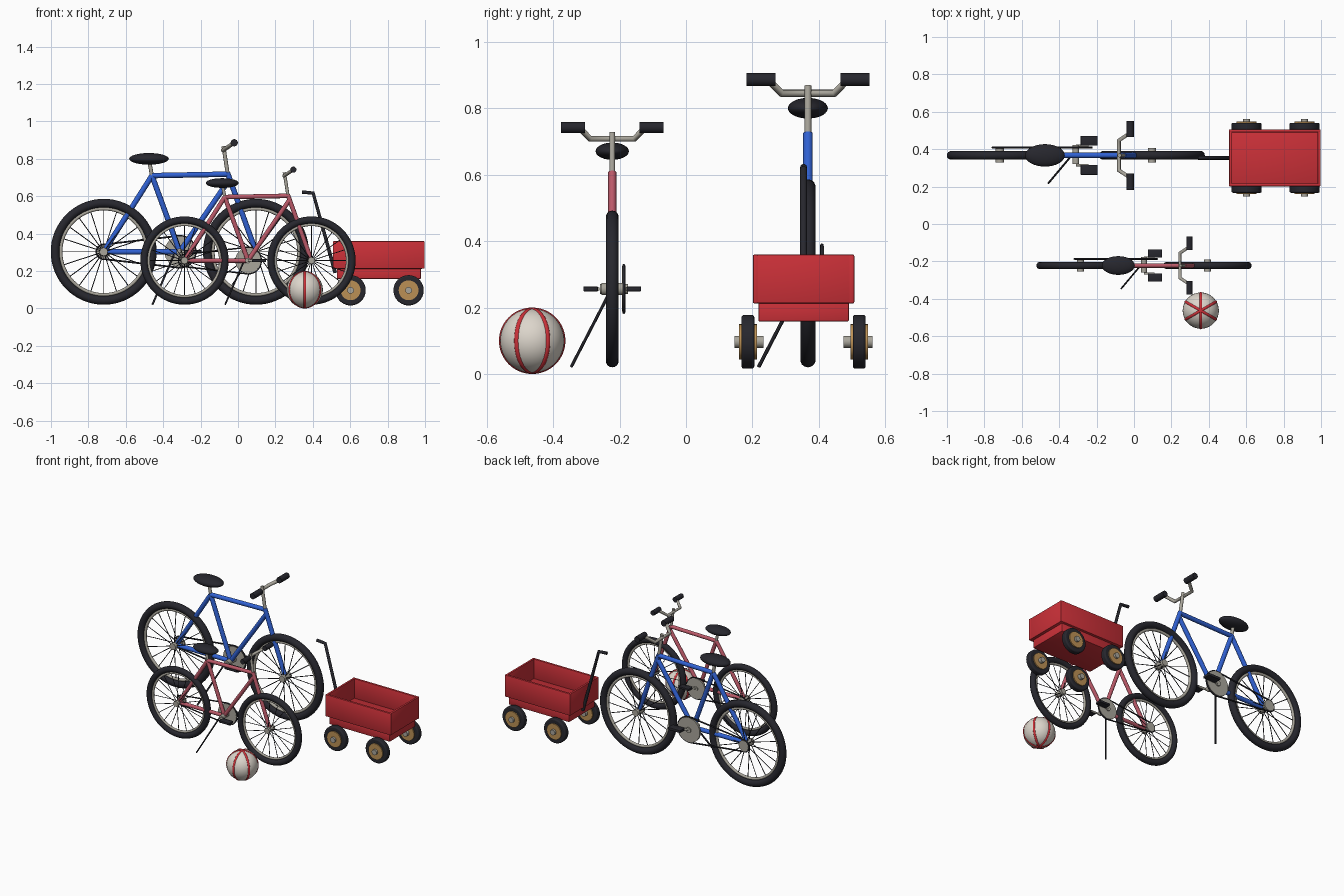
import bpy, bmesh
from math import sin, cos, pi, radians, acos
from mathutils import Vector, Matrix

if "Cube" in bpy.data.objects:
    bpy.data.objects.remove(bpy.data.objects["Cube"])


def material(name, *rgb):
    m = bpy.data.materials.new(name)
    m.diffuse_color = (*rgb, 1)
    m.use_nodes = True
    m.node_tree.nodes["Principled BSDF"].inputs["Base Color"].default_value = m.diffuse_color
    return m


BLACK = material("rubber", .02, .02, .027)
METAL = material("metal", .4, .38, .33)
BLUE = material("blue", .03, .12, .65)
PINK = material("pink", .5, .1, .14)
RED = material("red", .6, .03, .04)
TAN = material("tan", .5, .28, .09)
CREAM = material("cream", .72, .67, .6)


def finish(name, bm, mat, smooth=True):
    me = bpy.data.meshes.new(name)
    bmesh.ops.recalc_face_normals(bm, faces=bm.faces)
    bm.to_mesh(me)
    bm.free()
    ob = bpy.data.objects.new(name, me)
    bpy.context.collection.objects.link(ob)
    me.materials.append(mat)
    if smooth:
        bpy.context.view_layer.objects.active = ob
        bpy.ops.object.select_all(action='DESELECT')
        ob.select_set(True)
        bpy.ops.object.shade_smooth_by_angle(angle=radians(40))
    return ob


def rods(name, pairs, r, mat, sides=16):
    """Round bars between pairs of points, in one mesh."""
    bm = bmesh.new()
    for a, b in pairs:
        a, b = Vector(a), Vector(b)
        d = b - a
        m = Matrix.Translation((a + b) / 2) @ d.to_track_quat('Z', 'Y').to_matrix().to_4x4()
        bmesh.ops.create_cone(bm, cap_ends=True, segments=sides, radius1=r,
                              radius2=r, depth=d.length, matrix=m)
    return finish(name, bm, mat)


def ellipsoid(name, c, size, mat):
    bm = bmesh.new()
    bmesh.ops.create_uvsphere(bm, u_segments=32, v_segments=18, radius=1,
                              matrix=Matrix.Translation(c) @ Matrix.Diagonal((*size, 1)))
    return finish(name, bm, mat)


def box(name, c, size, mat, bevel=.004):
    bm = bmesh.new()
    bmesh.ops.create_cube(bm, size=1, matrix=Matrix.Translation(c) @ Matrix.Diagonal((*size, 1)))
    if bevel:
        bmesh.ops.bevel(bm, geom=bm.edges[:], offset=bevel, segments=2, profile=.5, affect='EDGES')
    return finish(name, bm, mat)


def ring(name, c, major, minor, mat, turn=0):
    """Upright torus, its axis along y turned about z."""
    bpy.ops.mesh.primitive_torus_add(major_radius=major, minor_radius=minor, major_segments=64,
                                     minor_segments=14, location=c, rotation=(pi / 2, 0, turn))
    ob = bpy.context.object
    ob.name = name
    ob.data.materials.append(mat)
    bpy.ops.object.shade_smooth()
    return ob


def tube(name, pts, r, mat, closed=False):
    cu = bpy.data.curves.new(name, 'CURVE')
    cu.dimensions = '3D'
    cu.bevel_depth, cu.bevel_resolution, cu.use_fill_caps = r, 3, True
    sp = cu.splines.new('POLY')
    sp.points.add(len(pts) - 1)
    for p, q in zip(sp.points, pts):
        p.co = (*q, 1)
        p.radius = 1
    sp.use_cyclic_u = closed
    ob = bpy.data.objects.new(name, cu)
    bpy.context.collection.objects.link(ob)
    cu.materials.append(mat)
    return ob


def bicycle(tag, ox, oy, s, paint):
    def P(x, y, z):
        return (ox + s * x, oy + s * y, .02 + s * z)

    H, L = .283, .814                      # hub height, wheelbase
    for part, x in (("rear", 0), ("front", L)):
        ring(f"{tag}_{part}_tyre", P(x, 0, H), .2595 * s, .0235 * s, BLACK)
        ring(f"{tag}_{part}_rim", P(x, 0, H), .23 * s, .009 * s, METAL)
        rods(f"{tag}_{part}_hub", [(P(x, -.038, H), P(x, .038, H))], .022 * s, METAL, 20)
        spokes = []
        for i in range(20):
            a, y = 2 * pi * i / 20, .02 * (-1) ** i
            spokes.append((P(x + .015 * cos(a), y, H + .015 * sin(a)),
                           P(x + .235 * cos(a), 0, H + .235 * sin(a))))
        rods(f"{tag}_{part}_spokes", spokes, .0025 * s, BLACK, 6)

    # frame tubes, all in the middle plane
    rear, crank, seat = P(0, 0, H), P(.407, 0, H), P(.258, 0, .69)
    head, head_low, front = P(.662, 0, .705), P(.672, 0, .67), P(L, 0, H)
    rods(f"{tag}_frame", [(rear, crank), (rear, seat), (seat, crank), (seat, P(.664, 0, .698)),
                          (head_low, crank), (head, front)], .0145 * s, paint)
    # saddle
    rods(f"{tag}_seat_post", [(P(.26, 0, .68), P(.242, 0, .775))], .0105 * s, METAL)
    ellipsoid(f"{tag}_seat", P(.242, 0, .78), (.106 * s, .06 * s, .031 * s), BLACK)
    # handlebar and grips
    rods(f"{tag}_stem", [(P(.663, 0, .70), P(.64, 0, .848))], .0105 * s, METAL)
    bar = [(.698, .17, .866), (.698, .12, .866), (.637, .08, .825)]
    tube(f"{tag}_handlebar", [P(x, -y, z) for x, y, z in bar] +
         [P(*p) for p in reversed(bar)], .0115 * s, METAL)
    rods(f"{tag}_grips", [(P(.698, k * .098, .866), P(.698, k * .185, .866)) for k in (-1, 1)],
         .0195 * s, BLACK)
    # chainring, sprocket and chain on the +y side
    rods(f"{tag}_chainring", [(P(.407, .036, H), P(.407, .048, H))], .082 * s, METAL, 32)
    rods(f"{tag}_sprocket", [(P(0, .037, H), P(0, .047, H))], .036 * s, METAL, 20)
    R, r = .085, .039
    t = acos((R - r) / .407)
    big = [-(pi - t) + 2 * (pi - t) * i / 24 for i in range(25)]
    small = [(pi - t) + 2 * t * i / 12 for i in range(13)]
    chain = [P(.407 + R * cos(a), .042, H + R * sin(a)) for a in big]
    chain += [P(r * cos(a), .042, H + r * sin(a)) for a in small]
    tube(f"{tag}_chain", chain, .005 * s, BLACK, True)
    # cranks and pedals
    rods(f"{tag}_crank_axle", [(P(.407, -.045, H), P(.407, .056, H))], .018 * s, METAL)
    for k, side in ((-1, "near"), (1, "far")):
        rods(f"{tag}_{side}_crank", [(P(.407, k * .052, H), P(.475, k * .052, H))], .007 * s, METAL)
        box(f"{tag}_{side}_pedal", P(.478, k * .078, H), (.09 * s, .052 * s, .017 * s), BLACK, .002)
    rods(f"{tag}_kickstand", [(P(.375, -.012, .265), P(.261, -.148, .002))], .0055 * s, BLACK, 10)


bicycle("large_bicycle", -.718, .367, 1, BLUE)
bicycle("small_bicycle", -.286, -.222, .834, PINK)

# wagon tub: base, floor and four walls
WX, WY = .753, .354
box("wagon_base", (WX, WY, .19), (.45, .272, .064), RED)
box("wagon_floor", (WX, WY, .22), (.47, .29, .016), RED)
for k, side in ((-1, "near"), (1, "far")):
    box(f"wagon_{side}_wall", (WX, WY + k * .1445, .286), (.49, .016, .147), RED)
for k, side in ((-1, "front"), (1, "back")):
    box(f"wagon_{side}_wall", (WX + k * .2365, WY, .286), (.015, .286, .146), RED)

# wagon wheels
for x in (.602, .912):
    for k in (-1, 1):
        def span(a, b):
            return [((x, WY + k * a, .097), (x, WY + k * b, .097))]
        tyre = rods("wagon_tyre", span(.148, .187), .081, BLACK, 40)
        bev = tyre.modifiers.new("round_edges", 'BEVEL')
        bev.width, bev.segments = .008, 3
        rods("wagon_wheel_disc", span(.141, .194), .053, TAN, 32)
        rods("wagon_wheel_cap", span(.12, .208), .018, METAL, 20)

# pull handle
tube("wagon_handle", [(.52, WY, .19), (.402, WY, .617), (.342, WY, .622)], .0105, BLACK)

# striped ball
BALL = (.357, -.463, .1)
ellipsoid("ball", BALL, (.097,) * 3, CREAM)
for i in range(3):
    ring("ball_stripe", BALL, .0915, .0085, RED, radians(30 + 60 * i) + pi / 2 + pi / 2)
